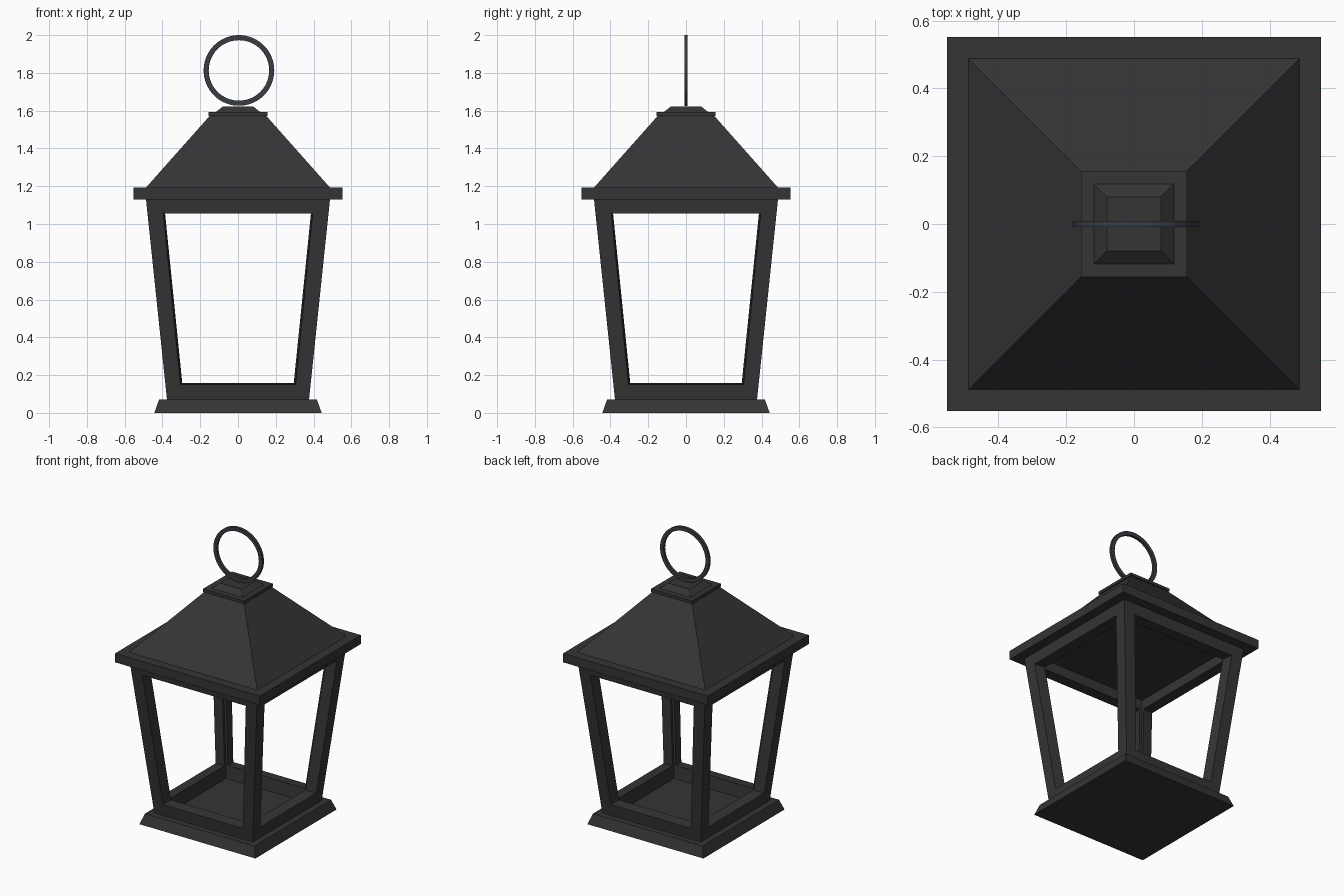
import bpy, bmesh, math
from mathutils import Matrix

if "Cube" in bpy.data.objects:
    bpy.data.objects.remove(bpy.data.objects["Cube"])


def material(name, rgb):
    m = bpy.data.materials.new(name)
    m.diffuse_color = (*rgb, 1)
    m.use_nodes = True
    m.node_tree.nodes["Principled BSDF"].inputs["Base Color"].default_value = m.diffuse_color
    return m


iron = material("dark_iron", (0.035, 0.035, 0.035))
steel = material("blue_steel", (0.04, 0.046, 0.054))


def finish(name, bm, mat):
    bmesh.ops.remove_doubles(bm, verts=bm.verts, dist=1e-5)
    bmesh.ops.recalc_face_normals(bm, faces=bm.faces)
    me = bpy.data.meshes.new(name)
    bm.to_mesh(me)
    bm.free()
    me.materials.append(mat)
    ob = bpy.data.objects.new(name, me)
    bpy.context.collection.objects.link(ob)
    return ob


def square_stack(name, levels):
    """Closed square solid through (half width, z) levels."""
    bm = bmesh.new()
    rings = [[bm.verts.new((sx * h, sy * h, z))
              for sx, sy in ((-1, -1), (1, -1), (1, 1), (-1, 1))] for h, z in levels]
    for a, b in zip(rings, rings[1:]):
        for i in range(4):
            j = (i + 1) % 4
            bm.faces.new((a[i], a[j], b[j], b[i]))
    bm.faces.new(rings[0])
    bm.faces.new(rings[-1])
    return finish(name, bm, iron)


# Base, eaves, roof and cap
square_stack("base", [(0.443, 0), (0.418, 0.07)])
square_stack("eaves_plate", [(0.552, 1.13), (0.552, 1.192)])
square_stack("roof", [(0.488, 1.192), (0.15, 1.572)])
square_stack("roof_cap", [(0.157, 1.572), (0.157, 1.592), (0.118, 1.592), (0.08, 1.623)])

# Tapered window frame: one panel repeated around the four sides
Z0, Z1, H0, H1, DEPTH = 0.07, 1.13, 0.376, 0.487, 0.075


def half(z):
    return H0 + (H1 - H0) * (z - Z0) / (Z1 - Z0)


def panel_ring(w0, z0, w1, z1, depth):
    """Four corners of a trapezoid lying on the sloped front wall."""
    return [(-w0, depth - half(z0), z0), (w0, depth - half(z0), z0),
            (w1, depth - half(z1), z1), (-w1, depth - half(z1), z1)]


loops = [panel_ring(H0, Z0, H1, Z1, 0),
         panel_ring(0.305, 0.15, 0.395, 1.055, 0),
         panel_ring(0.295, 0.157, 0.386, 1.055, DEPTH),
         panel_ring(H0 - DEPTH, Z0, H1 - DEPTH, Z1, DEPTH)]
bm = bmesh.new()
for side in range(4):
    rot = Matrix.Rotation(side * math.pi / 2, 3, 'Z')
    rings = []
    for loop in loops:
        ring = [bm.verts.new(p) for p in loop]
        bmesh.ops.rotate(bm, verts=ring, matrix=rot)
        rings.append(ring)
    for a, b in zip(rings, rings[1:]):
        for i in range(4):
            j = (i + 1) % 4
            bm.faces.new((a[i], a[j], b[j], b[i]))
    # Bottom and top rims of the panel
    o, n = rings[0], rings[3]
    bm.faces.new((o[0], o[1], n[1], n[0]))
    bm.faces.new((o[2], o[3], n[3], n[2]))
finish("window_frame", bm, iron)

# Hanging ring: rectangular section swept around a circle
SEG, CX, CZ = 64, 0.005, 1.813
section = [(0.187, -0.009), (0.187, 0.009), (0.16, 0.009), (0.16, -0.009)]
bm = bmesh.new()
rings = []
for k in range(SEG):
    t = 2 * math.pi * k / SEG
    rings.append([bm.verts.new((CX + r * math.cos(t), y, CZ + r * math.sin(t)))
                  for r, y in section])
for k in range(SEG):
    a, b = rings[k], rings[(k + 1) % SEG]
    for i in range(4):
        j = (i + 1) % 4
        bm.faces.new((a[i], a[j], b[j], b[i]))
handle = finish("hanging_ring", bm, steel)
bpy.context.view_layer.objects.active = handle
handle.select_set(True)
bpy.ops.object.shade_smooth_by_angle(angle=math.radians(30))
